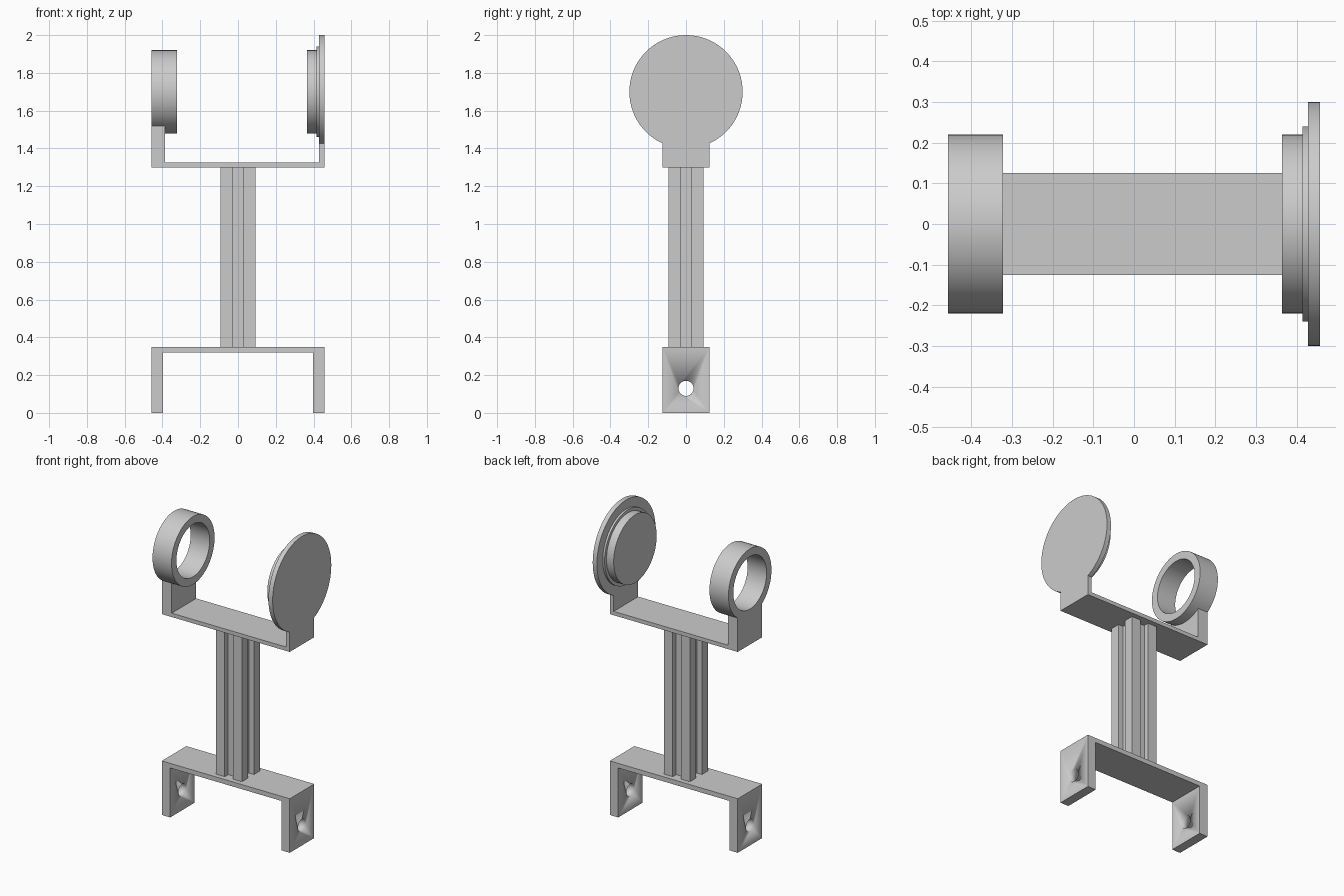
import bpy, bmesh, math
from mathutils import Vector, Matrix

if "Cube" in bpy.data.objects:
    bpy.data.objects.remove(bpy.data.objects["Cube"])

HALF_X, HALF_Y, EYE_Z = 0.458, 0.125, 1.70


def finish(name, bm):
    bmesh.ops.remove_doubles(bm, verts=bm.verts, dist=1e-5)
    bmesh.ops.recalc_face_normals(bm, faces=bm.faces)
    mesh = bpy.data.meshes.new(name)
    bm.to_mesh(mesh)
    bm.free()
    obj = bpy.data.objects.new(name, mesh)
    bpy.context.collection.objects.link(obj)
    bpy.ops.object.select_all(action='DESELECT')
    obj.select_set(True)
    bpy.context.view_layer.objects.active = obj
    bpy.ops.object.shade_smooth_by_angle(angle=math.radians(30))
    return obj


def extrude(name, points, offset):
    bm = bmesh.new()
    face = bm.faces.new([bm.verts.new(p) for p in points])
    new = bmesh.ops.extrude_face_region(bm, geom=[face], use_keep_orig=True)["geom"]
    bmesh.ops.translate(bm, vec=offset, verts=[g for g in new if isinstance(g, bmesh.types.BMVert)])
    return finish(name, bm)


def lathe_x(name, profile, closed=False, steps=72):
    """Revolve (x, radius) points about the horizontal axis at eye height."""
    bm = bmesh.new()
    verts = [bm.verts.new((x, 0, EYE_Z + r)) for x, r in profile]
    pairs = list(zip(verts, verts[1:])) + ([(verts[-1], verts[0])] if closed else [])
    edges = [bm.edges.new(p) for p in pairs]
    bmesh.ops.spin(bm, geom=verts + edges, cent=(0, 0, EYE_Z), axis=(1, 0, 0),
                   angle=math.tau, steps=steps, use_duplicate=False)
    return finish(name, bm)


def bracket(name, xz):
    return extrude(name, [(x, -HALF_Y, z) for x, z in xz], (0, 2 * HALF_Y, 0))


# Lower fork with two legs
W, L = HALF_X, HALF_X - 0.06
base = bracket("base_fork", [(-W, 0), (-L, 0), (-L, 0.32), (L, 0.32),
                             (L, 0), (W, 0), (W, 0.35), (-W, 0.35)])

# Bolt hole through both legs
bm = bmesh.new()
bmesh.ops.create_cone(bm, cap_ends=True, segments=32, radius1=0.04, radius2=0.04, depth=1.4,
                      matrix=Matrix.Translation((0, 0, 0.13)) @ Matrix.Rotation(math.pi / 2, 4, 'Y'))
cutter = finish("hole_cutter", bm)
cutter.hide_render = True
mod = base.modifiers.new("bolt_holes", 'BOOLEAN')
mod.operation, mod.solver, mod.object = 'DIFFERENCE', 'EXACT', cutter
bpy.context.view_layer.objects.active = base
bpy.ops.object.modifier_apply(modifier=mod.name)
bpy.data.objects.remove(cutter)

# Square column with a slot down each side
h, s, d = 0.093, 0.03, 0.035
side = [(-h, -h), (-s, -h), (-s, -h + d), (s, -h + d), (s, -h)]
section = []
for i in range(4):
    turn = Matrix.Rotation(i * math.pi / 2, 3, 'Z')
    section += [turn @ Vector((x, y, 0.34)) for x, y in side]
extrude("slotted_column", section, (0, 0, 0.97))

# Upper fork with a thick left arm and a thin right arm
bracket("upper_fork", [(-W, 1.30), (W, 1.30), (W, 1.43), (0.43, 1.43), (0.43, 1.325),
                       (-0.387, 1.325), (-0.387, 1.52), (-W, 1.52)])

# Open ring on the left
lathe_x("holder_ring", [(-W, 0.17), (-W, 0.22), (-0.322, 0.22), (-0.322, 0.17)], closed=True)

# Stepped disc on the right
lathe_x("stepped_disc", [(0.364, 0), (0.364, 0.22), (0.415, 0.22), (0.415, 0.24),
                         (0.428, 0.24), (0.428, 0.30), (W, 0.30), (W, 0)])
